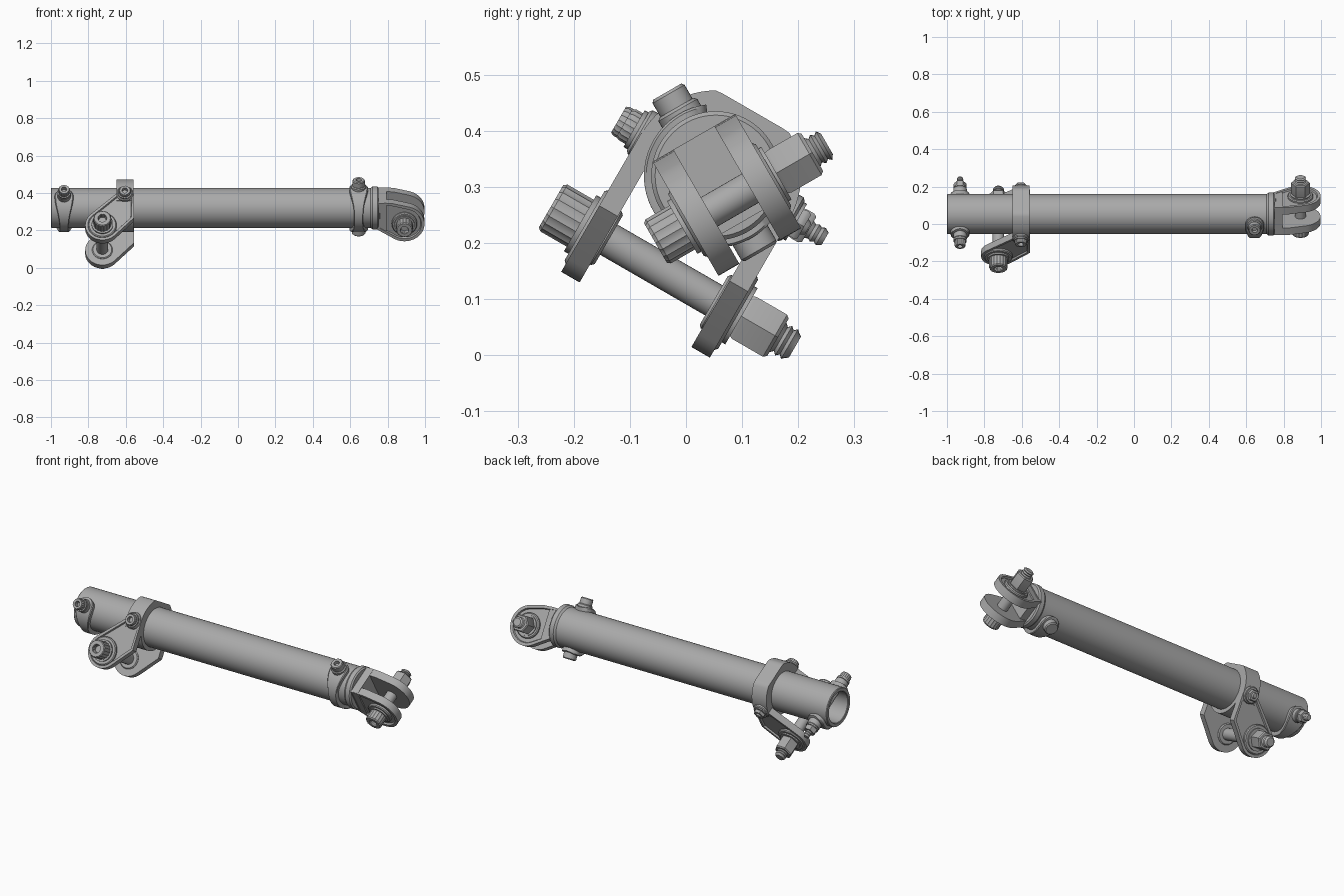
import bpy, bmesh
from math import sin, cos, pi, sqrt, radians
from mathutils import Matrix

cube = bpy.data.objects.get("Cube")
if cube:
    bpy.data.objects.remove(cube)

steel = bpy.data.materials.new("grey steel")
steel.use_nodes = True
GREY = (0.4, 0.4, 0.4, 1)
steel.diffuse_color = GREY
steel.node_tree.nodes["Principled BSDF"].inputs["Base Color"].default_value = GREY

AXIS = Matrix.Translation((0, 0.053, 0.32))   # tube centre line
FORK_TILT, LUG_TILT = 30, -30                 # roll of each end about the tube
TUBE_R = 0.107


def finish(name, bm, tilt=0.0):
    """Turn a bmesh built about the tube axis into a placed, shaded object."""
    bmesh.ops.recalc_face_normals(bm, faces=bm.faces)
    mesh = bpy.data.meshes.new(name)
    bm.to_mesh(mesh)
    bm.free()
    mesh.materials.append(steel)
    ob = bpy.data.objects.new(name, mesh)
    bpy.context.collection.objects.link(ob)
    ob.matrix_world = AXIS @ Matrix.Rotation(radians(tilt), 4, 'X')
    bpy.ops.object.select_all(action='DESELECT')
    ob.select_set(True)
    bpy.context.view_layer.objects.active = ob
    bpy.ops.object.shade_smooth_by_angle(angle=radians(32))
    return ob


def skin(bm, loops, closed=False):
    """Bridge rings of points with quads; cap the ends unless closed."""
    rings = [[bm.verts.new(p) for p in loop] for loop in loops]
    n = len(rings[0])
    pairs = list(zip(rings, rings[1:])) + ([(rings[-1], rings[0])] if closed else [])
    for a, b in pairs:
        for i in range(n):
            j = (i + 1) % n
            bm.faces.new((a[i], a[j], b[j], b[i]))
    if not closed:
        return [bm.faces.new(rings[0]), bm.faces.new(rings[-1])]


def lathe_y(bm, profile, x=0, z=0, n=32, notch=1.0):
    """Revolve (radius, y) points about a cross axis; notch makes splines."""
    def radius(r, i):
        return r * (notch if i % 2 else 1)
    skin(bm, [[(x + radius(r, i) * cos(2 * pi * i / n), y,
                z + radius(r, i) * sin(2 * pi * i / n)) for i in range(n)]
              for r, y in profile])


def lathe_x(bm, profile, closed=False, n=64):
    """Revolve (radius, x) points about the tube axis."""
    return skin(bm, [[(x, r * cos(2 * pi * i / n), r * sin(2 * pi * i / n))
                      for i in range(n)] for r, x in profile], closed)


def bolt(name, tilt, x, z, seat, head, nut, end, r_head, r_nut, r_shaft):
    """Splined cap head on the -y side, hex nut and thread on the +y side."""
    bm = bmesh.new()
    s = 1.18 * r_head
    lathe_y(bm, [(s, -seat), (s, -seat - 0.01)], x, z)
    lathe_y(bm, [(r_head, -seat - 0.01), (r_head, -head + 0.006),
                 (r_head * 0.9, -head), (r_head * 0.5, -head),
                 (r_head * 0.4, -head + 0.025)], x, z, 36, 0.94)
    lathe_y(bm, [(r_shaft, -seat), (r_shaft, nut)], x, z)
    lathe_y(bm, [(s, seat), (s, seat + 0.008)], x, z)
    lathe_y(bm, [(r_nut * 0.95, seat + 0.008), (r_nut, seat + 0.014),
                 (r_nut, nut - 0.006), (r_nut * 0.88, nut)], x, z, 6)
    # ridged thread
    thread, y, k = [], nut, 0
    while y < end:
        thread.append((r_shaft * (0.8 if k % 2 else 0.98), y))
        y, k = y + 0.006, k + 1
    thread.append((r_shaft * 0.7, end))
    lathe_y(bm, thread, x, z, 20)
    finish(name, bm, tilt)


def plate(name, tilt, outline, y_in, y_out, rim, depth):
    """Flat plate in the x-z plane with a recessed pocket on its outer face."""
    bm = bmesh.new()
    # convex hull of the outline points, then extruded
    pts = sorted(set((round(a, 4), round(b, 4)) for a, b in outline))
    hull = []
    for seq in (pts, pts[::-1]):
        part = []
        for p in seq:
            while len(part) > 1 and ((part[-1][0] - part[-2][0]) * (p[1] - part[-2][1])
                                     - (part[-1][1] - part[-2][1]) * (p[0] - part[-2][0])) <= 0:
                part.pop()
            part.append(p)
        hull += part[:-1]
    outer = skin(bm, [[(a, y, b) for a, b in hull] for y in (y_in, y_out)])[1]
    bmesh.ops.recalc_face_normals(bm, faces=bm.faces)
    if rim:
        bmesh.ops.inset_region(bm, faces=[outer], thickness=rim)
        bmesh.ops.inset_region(bm, faces=[outer], thickness=0.004, depth=-depth)
    return finish(name, bm, tilt)


def disc(x, z, r, n=48):
    return [(x + r * cos(2 * pi * i / n), z + r * sin(2 * pi * i / n)) for i in range(n)]


def boss(name, tilt, x, z, r, y0, y1):
    bm = bmesh.new()
    e = 0.005 if y1 > y0 else -0.005
    lathe_y(bm, [(r, y0), (r, y1 - e), (r - 0.005, y1)], x, z, 40)
    finish(name, bm, tilt)


def saddle(name, tilt, x):
    """Half strap under the tube, wide and round at the bolts, thin between."""
    bm = bmesh.new()
    wide, waist, r0, r1 = 0.05, 0.024, TUBE_R - 0.004, 0.128
    over = wide / r1
    loops, n = [], 56
    for i in range(n + 1):
        t = -over + (pi + 2 * over) * (0.5 - 0.5 * cos(pi * i / n))
        s = r1 * max(-t, t - pi, 0)
        if s > 0:
            w = max(sqrt(max(wide ** 2 - s ** 2, 0)), 0.004)
        else:
            w = waist + (wide - waist) * abs(cos(t)) ** 3
        a = pi + t
        loops.append([(x + d, r * cos(a), r * sin(a)) for d, r in
                      ((-w, r0), (-w, r1 - 0.004), (-w * 0.9, r1),
                       (w * 0.9, r1), (w, r1 - 0.004), (w, r0))])
    skin(bm, loops)
    finish(name, bm, tilt)


# Hollow main tube
bm = bmesh.new()
lathe_x(bm, [(0.085, -0.997), (0.088, -1), (TUBE_R - 0.003, -1), (TUBE_R, -0.996),
             (TUBE_R, 0.72), (0.085, 0.72)], closed=True)
finish("main_tube", bm)

# Fork end: flange, block, two ears and pivot bolt
bm = bmesh.new()
lathe_x(bm, [(0.1, 0.70), (0.111, 0.715), (0.115, 0.72), (0.115, 0.745), (0.108, 0.752)])
finish("fork_flange", bm)
FX, FZ, FR = 0.89, -0.05, 0.107
block = [(0.74, -0.085), (0.795, -0.095), (0.795, 0.078), (0.74, 0.078)]
plate("fork_block", FORK_TILT, block, -0.083, 0.083, 0, 0)
for side, s in (("front", -1), ("back", 1)):
    ear = disc(FX, FZ, FR) + [(0.745, -0.085), (0.745, 0.078), (0.83, 0.075)]
    plate(side + "_fork_ear", FORK_TILT, ear, s * 0.042, s * 0.085, 0.016, 0.009)
    boss(side + "_fork_boss", FORK_TILT, FX, FZ, 0.068, s * 0.07, s * 0.09)
bolt("fork_bolt", FORK_TILT, FX, FZ, 0.088, 0.153, 0.17, 0.2, 0.046, 0.05, 0.03)

# Clamp band around the tube with a flattened crown
bm = bmesh.new()
N = 72
outer, inner = [], []
for i in range(N):
    a = 2 * pi * i / N
    r = min(0.152, 0.133 / max(sin(a), 0.01)) if sin(a) >= -0.3 else 0.128
    outer.append((r * cos(a), r * sin(a)))
    inner.append((0.105 * cos(a), 0.105 * sin(a)))
skin(bm, [[(x, y, z) for y, z in ring] for x, ring in
          ((-0.65, inner), (-0.65, outer), (-0.558, outer), (-0.558, inner))], closed=True)
finish("clamp_band", bm, LUG_TILT)

# Two lug plates hanging from the band, with pivot bolt
LX, LZ, LR = -0.725, -0.194, 0.092
for side, s in (("front", -1), ("back", 1)):
    lug = disc(LX, LZ, LR) + [(-0.65, 0.0), (-0.557, 0.0), (-0.557, -0.15)]
    plate(side + "_lug", LUG_TILT, lug, s * 0.115, s * 0.153, 0.014, 0.009)
    boss(side + "_lug_boss", LUG_TILT, LX, LZ, 0.076, s * 0.14, s * 0.158)
    boss(side + "_lug_bush", LUG_TILT, LX, LZ, 0.055, s * 0.12, s * 0.108)
bolt("lug_bolt", LUG_TILT, LX, LZ, 0.157, 0.227, 0.24, 0.275, 0.049, 0.05, 0.031)

# Small bolts on the band sides
for side, s in (("front", -1), ("back", 1)):
    boss(side + "_band_pad", LUG_TILT, -0.605, 0, 0.045, s * 0.14, s * 0.16)
bolt("band_bolt", LUG_TILT, -0.605, 0, 0.158, 0.188, 0.182, 0.19, 0.032, 0.032, 0.016)

# Saddles with cross bolts near each tube end
saddle("open_end_saddle", LUG_TILT, -0.93)
for side, s in (("front", -1), ("back", 1)):
    boss(side + "_open_end_seat", LUG_TILT, -0.93, 0, 0.036, s * 0.1, s * 0.158)
bolt("open_end_bolt", LUG_TILT, -0.93, 0, 0.157, 0.2, 0.192, 0.225, 0.03, 0.034, 0.018)

CROSS = FORK_TILT - 90
saddle("fork_end_saddle", CROSS, 0.645)
boss("fork_end_seat", CROSS, 0.645, 0, 0.04, -0.1, -0.14)
boss("fork_end_stub", CROSS, 0.645, 0, 0.036, 0.1, 0.158)
bm = bmesh.new()
lathe_y(bm, [(0.033, -0.13), (0.033, -0.168), (0.029, -0.173), (0.015, -0.173),
             (0.013, -0.155)], 0.645)
finish("fork_end_cap_screw", bm, CROSS)
